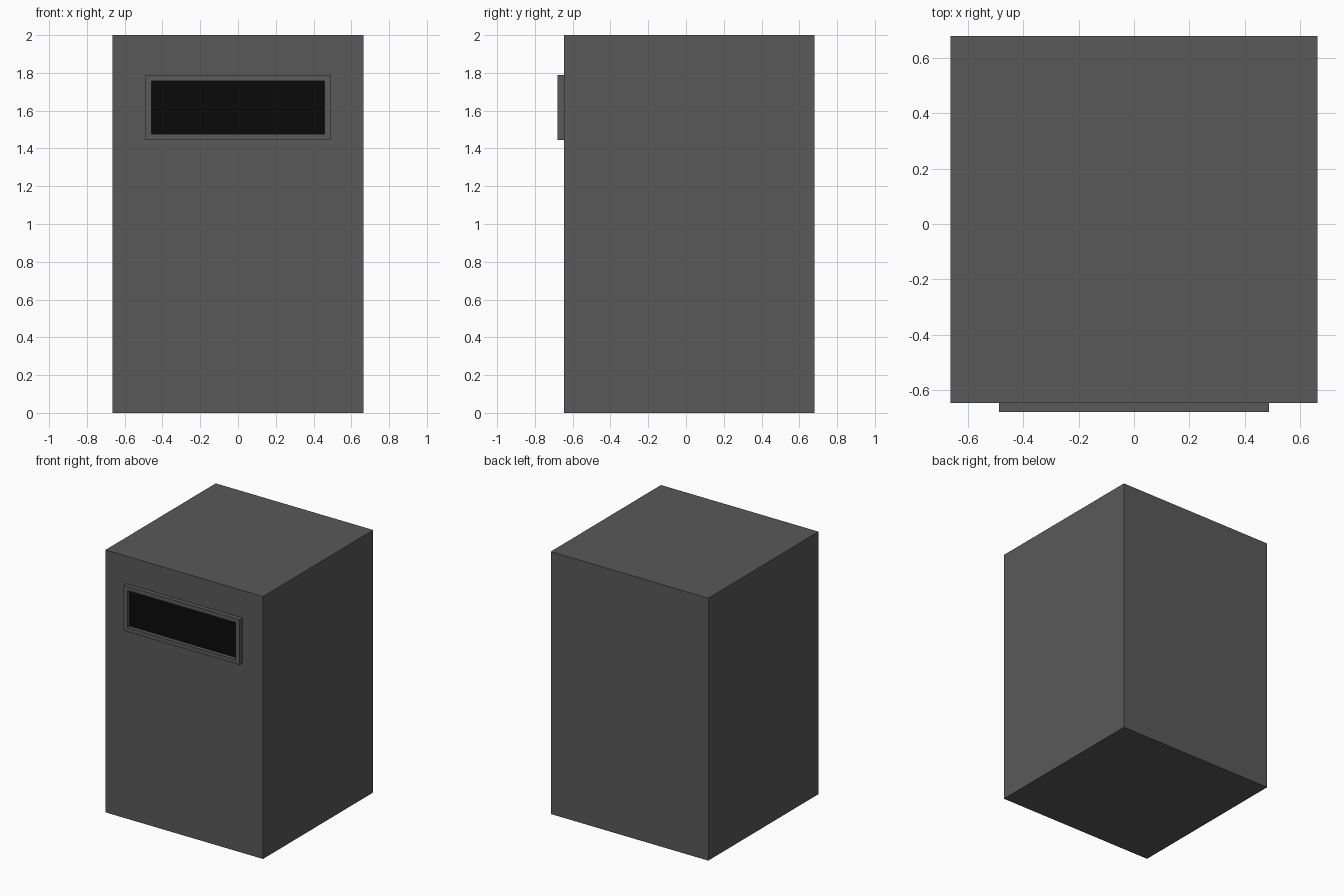
import bpy, bmesh

if "Cube" in bpy.data.objects:
    bpy.data.objects.remove(bpy.data.objects["Cube"])


def material(name, value):
    mat = bpy.data.materials.new(name)
    mat.diffuse_color = (value, value, value, 1)
    mat.use_nodes = True
    mat.node_tree.nodes["Principled BSDF"].inputs["Base Color"].default_value = mat.diffuse_color
    return mat


def add_object(name, bm, mat):
    bmesh.ops.recalc_face_normals(bm, faces=bm.faces[:])
    mesh = bpy.data.meshes.new(name)
    bm.to_mesh(mesh)
    bm.free()
    mesh.materials.append(mat)
    obj = bpy.data.objects.new(name, mesh)
    bpy.context.collection.objects.link(obj)
    return obj


def box(name, lo, hi, mat):
    bm = bmesh.new()
    bmesh.ops.create_cube(bm, size=1)
    for v in bm.verts:
        v.co = [lo[i] if v.co[i] < 0 else hi[i] for i in range(3)]
    return add_object(name, bm, mat)


def rect_frame(name, outer, inner, y_front, y_back, mat):
    # Rectangular ring: front face quads extruded backwards
    def corners(r):
        x0, x1, z0, z1 = r
        return [(x0, z0), (x1, z0), (x1, z1), (x0, z1)]

    bm = bmesh.new()
    rings = [[bm.verts.new((x, y_front, z)) for x, z in corners(r)] for r in (outer, inner)]
    faces = []
    for i in range(4):
        j = (i + 1) % 4
        faces.append(bm.faces.new((rings[0][i], rings[0][j], rings[1][j], rings[1][i])))
    ext = bmesh.ops.extrude_face_region(bm, geom=faces, use_keep_orig=True)
    for v in ext["geom"]:
        if isinstance(v, bmesh.types.BMVert):
            v.co.y = y_back
    return add_object(name, bm, mat)


grey = material("dark_grey", 0.1)
black = material("black", 0.003)

FRONT = -0.647

# Main cabinet
box("cabinet_body", (-0.664, FRONT, 0), (0.664, 0.68, 2), grey)

# Raised window frame on the front
rect_frame("window_frame", (-0.489, 0.489, 1.444, 1.79),
           (-0.457, 0.457, 1.476, 1.758), -0.68, FRONT, grey)

# Dark window pane set at the back of the frame
box("window_pane", (-0.457, FRONT - 0.004, 1.476), (0.457, FRONT, 1.758), black)
